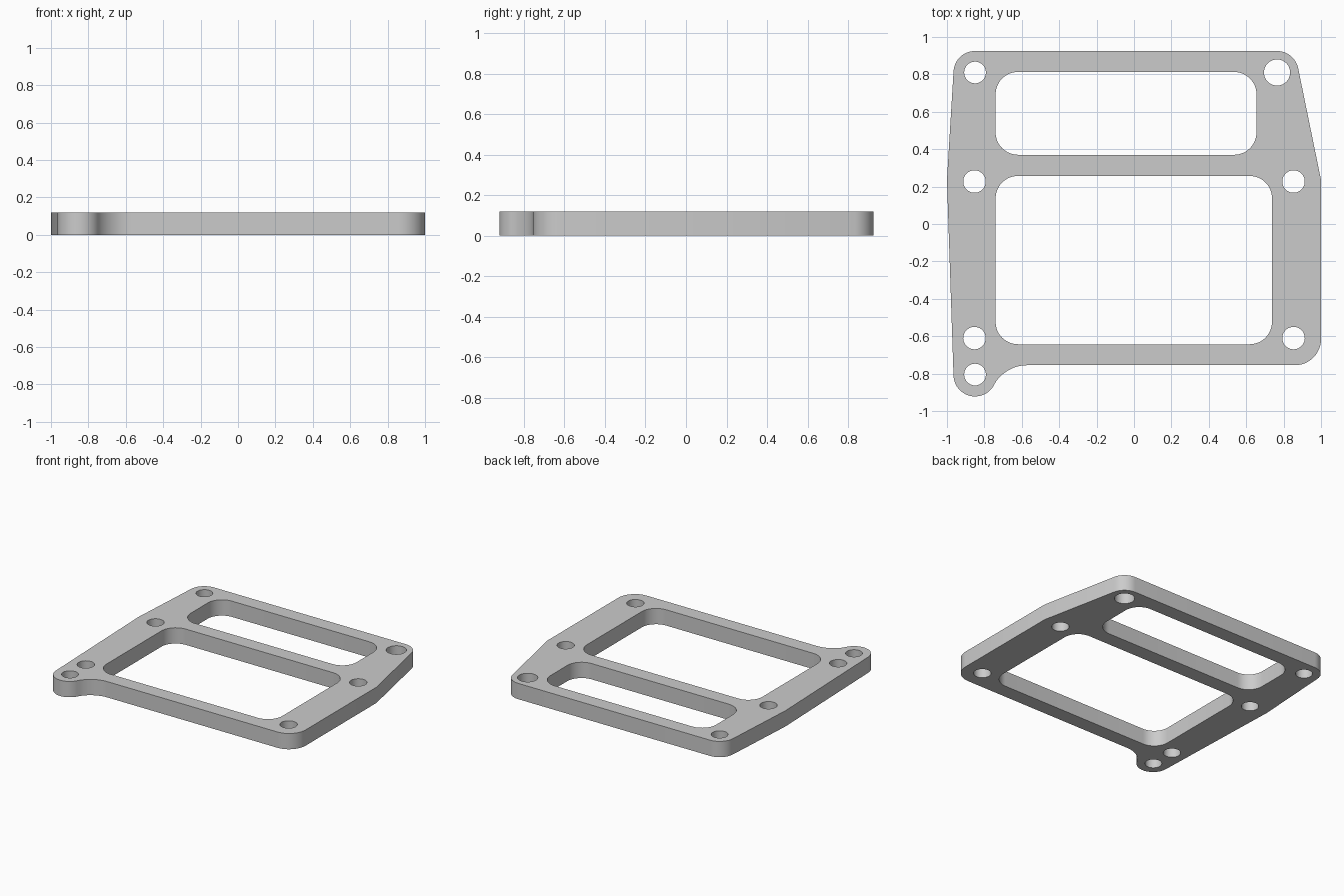
import bpy, math

if "Cube" in bpy.data.objects:
    bpy.data.objects.remove(bpy.data.objects["Cube"])

HEIGHT = 0.12


def arc(cx, cy, r, a0, a1, n=12):
    """Points on an arc, angles in degrees."""
    return [(cx + r * math.cos(math.radians(a0 + (a1 - a0) * i / n)),
             cy + r * math.sin(math.radians(a0 + (a1 - a0) * i / n)))
            for i in range(n + 1)]


def circle(cx, cy, r, n=40):
    return arc(cx, cy, r, 0, 360, n)[:-1]


def rounded_rect(x0, x1, y0, y1, r):
    return (arc(x1 - r, y1 - r, r, 0, 90) + arc(x0 + r, y1 - r, r, 90, 180)
            + arc(x0 + r, y0 + r, r, 180, 270) + arc(x1 - r, y0 + r, r, 270, 360))


# Outer outline, counter-clockwise from the right shoulder
outline = [(1.0, 0.235)]
outline += arc(0.765, 0.81, 0.115, 11, 90)               # back right corner
outline += arc(-0.85, 0.81, 0.115, 90, 176.5)            # back left corner
outline += [(-1.0, 0.235)]                               # left shoulder
outline += arc(-0.85, -0.807, 0.115, 182, 331, 24)       # front left ear
outline += arc(-0.57, -0.96, 0.205, 151, 90)[1:]         # fillet beside the ear
outline += arc(0.86, -0.755 + 0.14, 0.14, 270, 360)      # front right corner

# Two windows and the bolt holes
loops = [outline,
         rounded_rect(-0.74, 0.655, 0.37, 0.813, 0.12),
         rounded_rect(-0.74, 0.738, -0.643, 0.257, 0.12),
         circle(-0.85, 0.81, 0.058), circle(0.765, 0.81, 0.07),
         circle(-0.85, -0.805, 0.058)]
loops += [circle(x, y, 0.06) for x in (-0.853, 0.853) for y in (0.227, -0.61)]

# Filled flat profile with holes, extruded into the plate
curve = bpy.data.curves.new("plate_profile", 'CURVE')
curve.dimensions = '2D'
curve.fill_mode = 'BOTH'
curve.extrude = HEIGHT / 2
for pts in loops:
    spline = curve.splines.new('POLY')
    spline.points.add(len(pts) - 1)
    for p, (x, y) in zip(spline.points, pts):
        p.co = (x, y, 0, 1)
    spline.use_cyclic_u = True

plate = bpy.data.objects.new("frame_plate", curve)
bpy.context.collection.objects.link(plate)
plate.location.z = HEIGHT / 2
bpy.context.view_layer.objects.active = plate
plate.select_set(True)
bpy.ops.object.convert(target='MESH')
plate = bpy.context.view_layer.objects.active

# Weld the caps to the walls and smooth the round corners
bpy.ops.object.mode_set(mode='EDIT')
bpy.ops.mesh.select_all(action='SELECT')
bpy.ops.mesh.remove_doubles(threshold=0.0002)
bpy.ops.mesh.normals_make_consistent(inside=False)
bpy.ops.object.mode_set(mode='OBJECT')
bpy.ops.object.shade_smooth_by_angle(angle=math.radians(30))

grey = bpy.data.materials.new("plain grey")
grey.diffuse_color = (0.6, 0.6, 0.6, 1)
grey.use_nodes = True
grey.node_tree.nodes["Principled BSDF"].inputs["Base Color"].default_value = grey.diffuse_color
plate.data.materials.clear()
plate.data.materials.append(grey)
